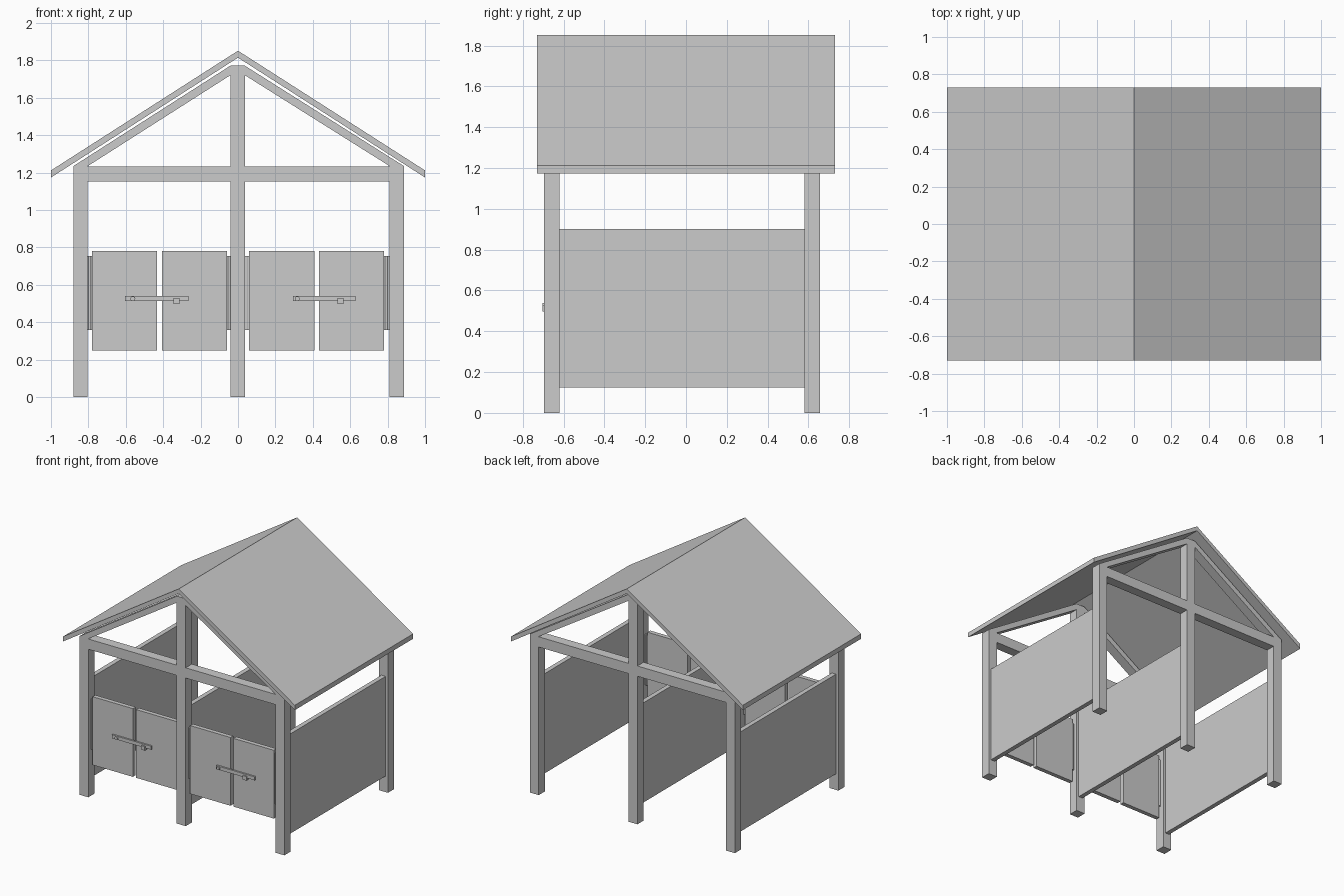
import bpy, bmesh, math

if "Cube" in bpy.data.objects:
    bpy.data.objects.remove(bpy.data.objects["Cube"])

W = 0.077                                # timber thickness
POST_X = (-0.842, -0.002, 0.849)
FRAME_Y = {"front": -0.658, "back": 0.618}


def prism(name, profile, y0, y1):
    """Extrude an (x, z) profile along y."""
    bm = bmesh.new()
    face = bm.faces.new([bm.verts.new((x, y0, z)) for x, z in profile])
    ext = bmesh.ops.extrude_face_region(bm, geom=[face])
    verts = [v for v in ext["geom"] if isinstance(v, bmesh.types.BMVert)]
    bmesh.ops.translate(bm, vec=(0, y1 - y0, 0), verts=verts)
    bmesh.ops.recalc_face_normals(bm, faces=bm.faces[:])
    mesh = bpy.data.meshes.new(name)
    bm.to_mesh(mesh)
    bm.free()
    ob = bpy.data.objects.new(name, mesh)
    bpy.context.collection.objects.link(ob)
    return ob


def box(name, x0, x1, y0, y1, z0, z1):
    return prism(name, [(x0, z0), (x1, z0), (x1, z1), (x0, z1)], y0, y1)


def cylinder(name, radius, depth, loc, rot=(0, 0, 0)):
    bpy.ops.mesh.primitive_cylinder_add(vertices=16, radius=radius, depth=depth,
                                        location=loc, rotation=rot)
    ob = bpy.context.object
    ob.name = name
    bpy.ops.object.shade_smooth_by_angle()
    return ob


# Front and back timber frames
for end, y in FRAME_Y.items():
    ya, yb = y - W / 2, y + W / 2
    for x, top in zip(POST_X, (1.235, 1.772, 1.235)):
        box(f"{end}_post", x - W / 2, x + W / 2, ya, yb, 0, top)
    for a, b in zip(POST_X, POST_X[1:]):
        box(f"{end}_cross_beam", a + W / 2, b - W / 2, ya, yb, 1.154, 1.234)
    for s in (-1, 1):
        outer = POST_X[0 if s < 0 else 2] + s * W / 2
        inner = POST_X[1] + s * W / 2
        prism(f"{end}_rafter", [(outer, 1.235), (outer - s * W, 1.235),
                                (inner, 1.721), (inner, 1.772)], ya, yb)

# Stall partition walls
for x in POST_X:
    box("side_wall", x - 0.018, x + 0.018, FRAME_Y["front"] + W / 2,
        FRAME_Y["back"] - W / 2, 0.125, 0.902)

# Gable roof, one slab per slope
for s in (-1, 1):
    prism("roof_slope", [(0, 1.852), (s, 1.212), (s, 1.174), (0, 1.815)], -0.729, 0.729)

# Door leaves, each hung on a hinge next to its post: (x0, x1, hinge side)
DOORS = ((-0.781, -0.434, -1), (-0.406, -0.059, 1),
         (0.060, 0.408, -1), (0.434, 0.781, 1))
for x0, x1, side in DOORS:
    box("door_leaf", x0, x1, -0.675, -0.641, 0.25, 0.782)
    edge = x0 if side < 0 else x1
    a, b = sorted((edge, edge + side * 0.03))
    box("hinge_plate", a, b, -0.661, -0.651, 0.36, 0.755)
    cylinder("hinge_pin", 0.008, 0.395, (edge + side * 0.012, -0.656, 0.5575))

# Latches: swinging bar, pivot and catch: (bar x0, bar x1, pivot x, catch x)
for x0, x1, pivot, catch in ((-0.604, -0.265, -0.562, -0.329),
                             (0.294, 0.628, 0.317, 0.547)):
    box("latch_bar", x0, x1, -0.692, -0.679, 0.513, 0.540)
    cylinder("latch_pivot", 0.013, 0.028, (pivot, -0.688, 0.526), (math.pi / 2, 0, 0))
    box("latch_catch", catch - 0.016, catch + 0.016, -0.702, -0.692, 0.497, 0.529)
    box("latch_catch_foot", catch - 0.016, catch + 0.016, -0.702, -0.675, 0.497, 0.513)
